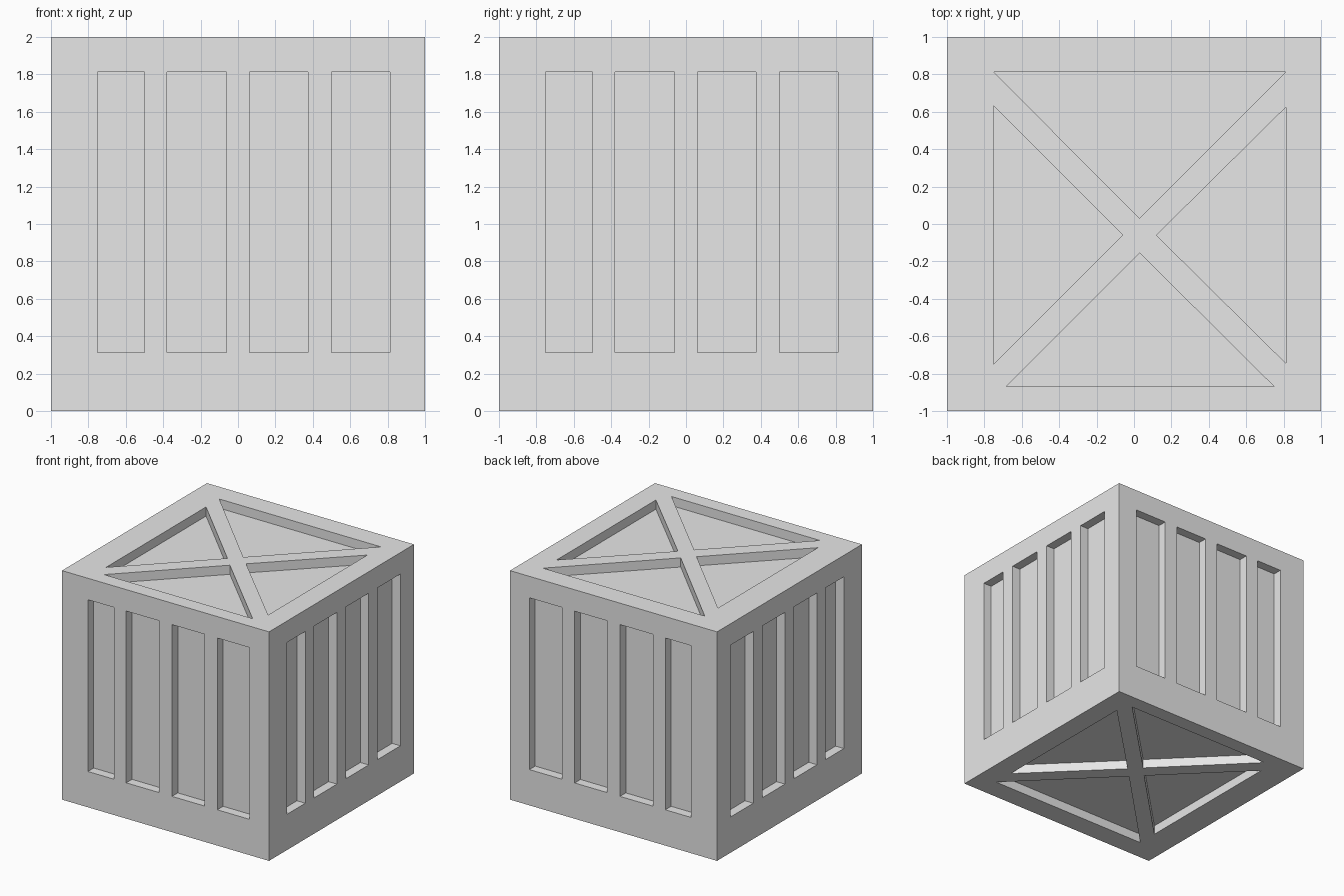
import bpy, bmesh
from mathutils import Matrix, Vector

if "Cube" in bpy.data.objects:
    bpy.data.objects.remove(bpy.data.objects["Cube"])

DEPTH = 0.08
Z_LOW, Z_HIGH = 0.3125, 1.8125
SLOTS = [(-0.75, -0.5), (-0.38, -0.0625), (0.0625, 0.375), (0.5, 0.8125)]
TRIANGLES = [
    [(-0.75, 0.8125), (0.03, 0.03), (0.8125, 0.8125)],
    [(-0.75, 0.63), (-0.75, -0.75), (-0.06, -0.06)],
    [(0.8125, 0.625), (0.12, -0.06), (0.8125, -0.745)],
    [(0.03, -0.155), (-0.685, -0.87), (0.75, -0.87)],
]

grey = bpy.data.materials.new("crate grey")
grey.diffuse_color = (0.8, 0.8, 0.8, 1)
grey.use_nodes = True
grey.node_tree.nodes["Principled BSDF"].inputs["Base Color"].default_value = grey.diffuse_color


def add_box(bm, low, high):
    low, high = Vector(low), Vector(high)
    m = Matrix.Translation((low + high) / 2) @ Matrix.Diagonal((*(high - low), 1))
    bmesh.ops.create_cube(bm, size=1, matrix=m)


def add_prism(bm, outline, z0, z1):
    bottom = bm.faces.new([bm.verts.new((x, y, z0)) for x, y in outline])
    grown = bmesh.ops.extrude_face_region(bm, geom=[bottom], use_keep_orig=True)
    moved = [v for v in grown["geom"] if isinstance(v, bmesh.types.BMVert)]
    bmesh.ops.translate(bm, verts=moved, vec=(0, 0, z1 - z0))


def to_object(bm, name):
    bmesh.ops.recalc_face_normals(bm, faces=bm.faces)
    mesh = bpy.data.meshes.new(name)
    bm.to_mesh(mesh)
    bm.free()
    mesh.materials.append(grey)
    obj = bpy.data.objects.new(name, mesh)
    bpy.context.collection.objects.link(obj)
    return obj


# Solid crate body
bm = bmesh.new()
add_box(bm, (-1, -1, 0), (1, 1, 2))
crate = to_object(bm, "crate")

# Recess cutters: four upright slots on each side
bm = bmesh.new()
for a, b in SLOTS:
    for near, far in ((-1.1, -1 + DEPTH), (1 - DEPTH, 1.1)):
        add_box(bm, (a, near, Z_LOW), (b, far, Z_HIGH))
        add_box(bm, (near, a, Z_LOW), (far, b, Z_HIGH))
# Triangles between the cross braces, flipped front to back underneath
for tri in TRIANGLES:
    add_prism(bm, tri, 2 - DEPTH, 2.1)
    add_prism(bm, [(x, -y) for x, y in tri], -0.1, DEPTH)
cutter = to_object(bm, "recess_cutter")
cutter.hide_render = True

# Carve the recesses
cut = crate.modifiers.new("recesses", "BOOLEAN")
cut.operation = "DIFFERENCE"
cut.solver = "EXACT"
cut.object = cutter
bpy.context.view_layer.objects.active = crate
bpy.ops.object.modifier_apply(modifier=cut.name)
bpy.data.objects.remove(cutter)
